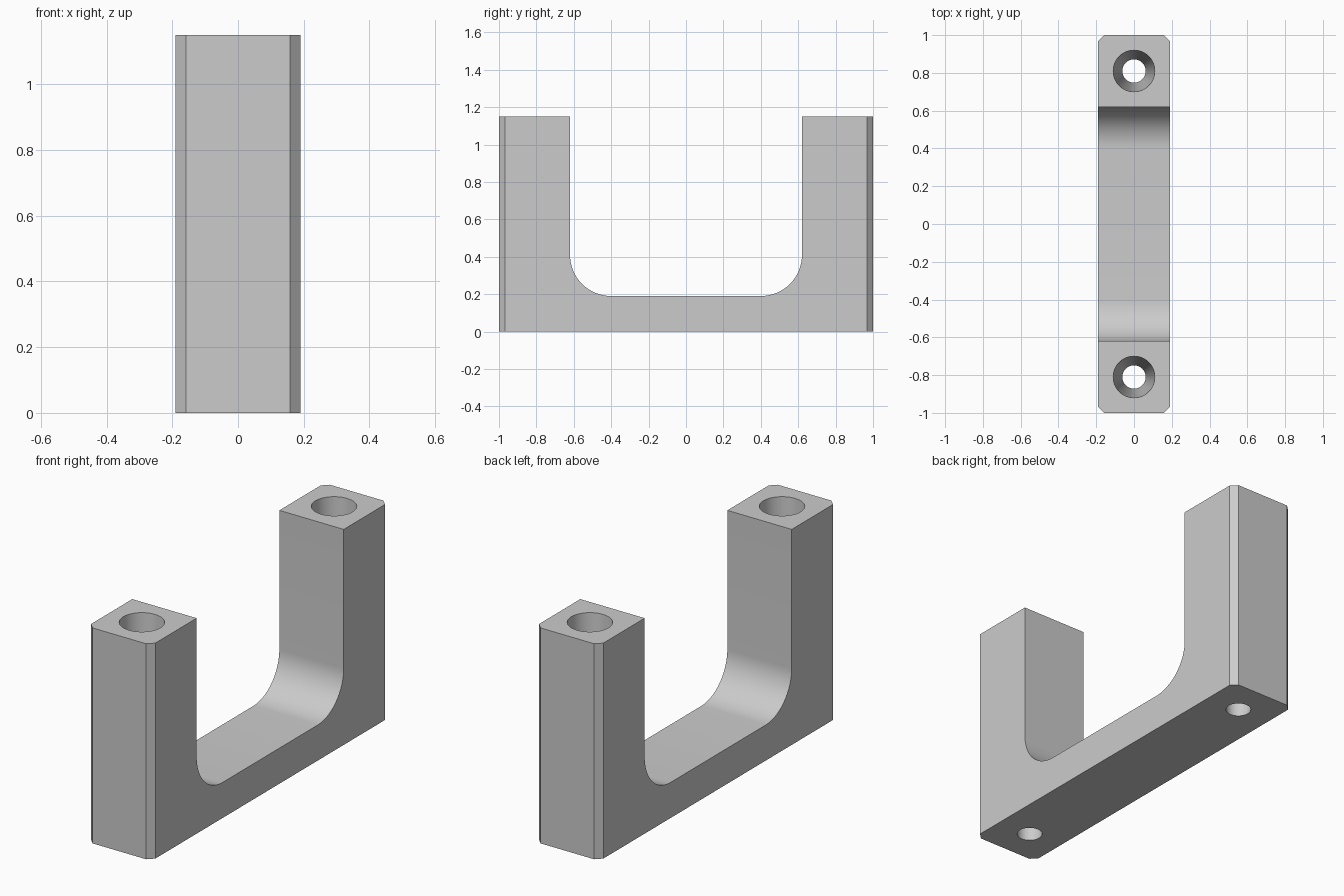
import bpy, bmesh, math

cube = bpy.data.objects.get("Cube")
if cube:
    bpy.data.objects.remove(cube, do_unlink=True)

HALF_W, HALF_L, HEIGHT = 0.19, 1.0, 1.15
INNER, FLOOR, FILLET, CHAMFER = 0.62, 0.19, 0.22, 0.032
HOLE_Y, TOP_R, BOTTOM_R = 0.81, 0.11, 0.062

grey = bpy.data.materials.new("plain grey")
grey.use_nodes = True
colour = (0.6, 0.6, 0.6, 1)
grey.diffuse_color = colour
grey.node_tree.nodes["Principled BSDF"].inputs["Base Color"].default_value = colour

# U-shaped side profile: one half with its rounded inner corner, then mirrored
half = [(HALF_L, 0), (HALF_L, HEIGHT), (INNER, HEIGHT)]
steps = 16
for i in range(steps + 1):
    a = math.pi / 2 * i / steps
    half.append((INNER - FILLET + FILLET * math.cos(a),
                 FLOOR + FILLET - FILLET * math.sin(a)))
profile = half + [(-y, z) for y, z in reversed(half)]

# Extrude the profile across the width
bm = bmesh.new()
face = bm.faces.new([bm.verts.new((-HALF_W, y, z)) for y, z in profile])
side = bmesh.ops.extrude_face_region(bm, geom=[face])
verts = [g for g in side["geom"] if isinstance(g, bmesh.types.BMVert)]
bmesh.ops.translate(bm, verts=verts, vec=(2 * HALF_W, 0, 0))

# Chamfer the four outer upright corners
corners = [e for e in bm.edges
           if all(abs(abs(v.co.y) - HALF_L) < 1e-4 for v in e.verts)
           and abs(e.verts[0].co.z - e.verts[1].co.z) > 1]
bmesh.ops.bevel(bm, geom=corners, offset=CHAMFER, offset_type='OFFSET',
                segments=1, affect='EDGES')
bmesh.ops.recalc_face_normals(bm, faces=bm.faces)
mesh = bpy.data.meshes.new("bracket")
bm.to_mesh(mesh)
bm.free()
bracket = bpy.data.objects.new("bracket", mesh)
bpy.context.collection.objects.link(bracket)
mesh.materials.append(grey)


# Tapered bolt hole through each upright
def cut_hole(y):
    extra = 0.02
    slope = (TOP_R - BOTTOM_R) / HEIGHT * extra
    bpy.ops.mesh.primitive_cone_add(
        vertices=48, radius1=BOTTOM_R - slope, radius2=TOP_R + slope,
        depth=HEIGHT + 2 * extra, location=(0, y, HEIGHT / 2))
    cutter = bpy.context.object
    cutter.name = "hole_cutter"
    cutter.hide_render = True
    cutter.data.materials.append(grey)
    bpy.context.view_layer.objects.active = bracket
    mod = bracket.modifiers.new("hole", 'BOOLEAN')
    mod.operation, mod.solver, mod.object = 'DIFFERENCE', 'EXACT', cutter
    bpy.ops.object.modifier_apply(modifier=mod.name)
    bpy.data.objects.remove(cutter, do_unlink=True)


for sign in (-1, 1):
    cut_hole(sign * HOLE_Y)

# Smooth the fillets and holes, keep the edges crisp
bpy.ops.object.select_all(action='DESELECT')
bracket.select_set(True)
bpy.context.view_layer.objects.active = bracket
bpy.ops.object.shade_smooth_by_angle(angle=math.radians(25))
